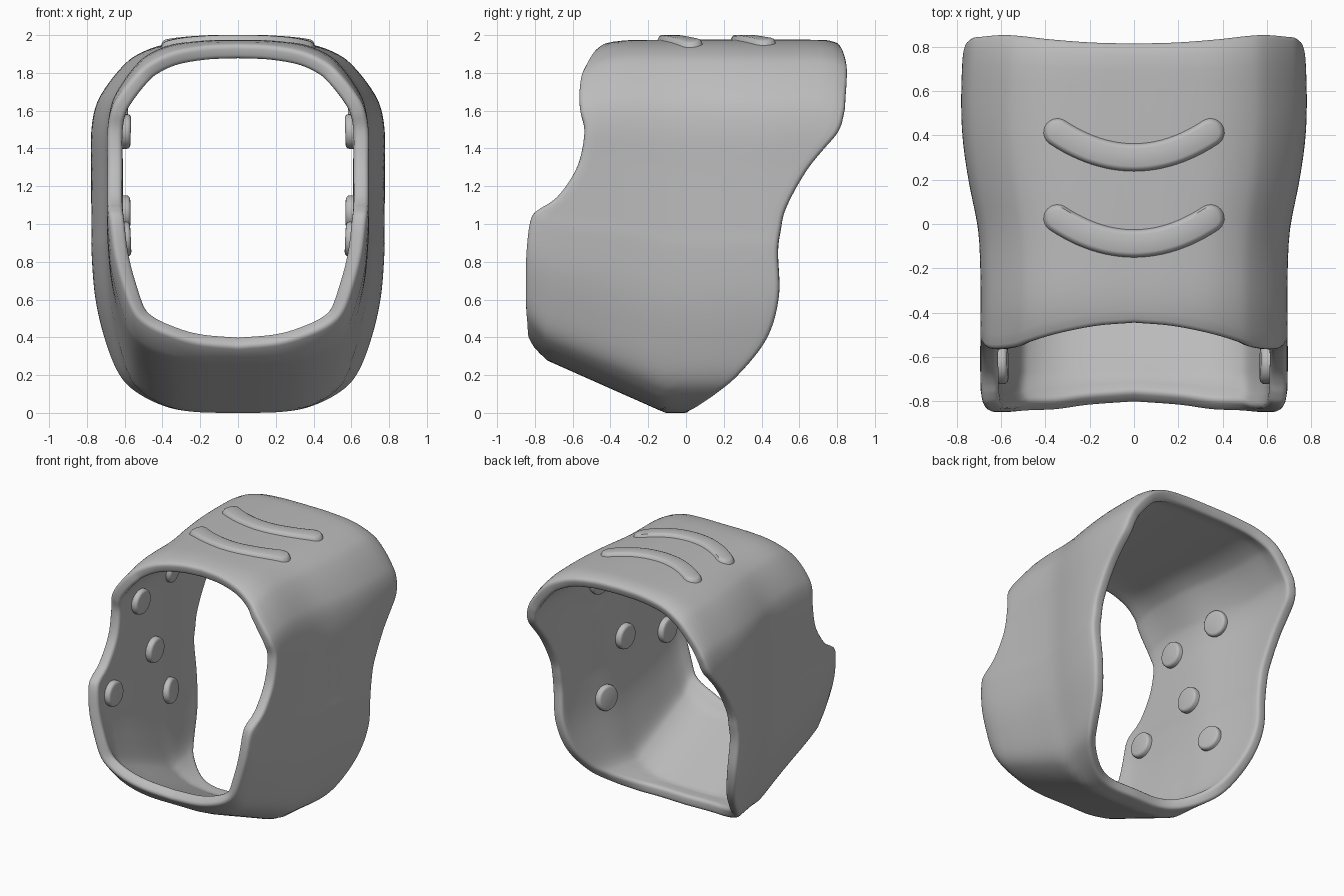
import bpy, bmesh, math
from mathutils import Matrix, Vector

cube = bpy.data.objects.get("Cube")
if cube:
    bpy.data.objects.remove(cube, do_unlink=True)

grey = bpy.data.materials.new("plain_grey")
grey.use_nodes = True
colour = (0.5, 0.5, 0.5, 1)
grey.diffuse_color = colour
grey.node_tree.nodes["Principled BSDF"].inputs["Base Color"].default_value = colour

# Half of the ring from bottom centre to top centre:
# width share, height share, front edge y, back edge y
RING = [
    (0, 0, -.81, .02), (.3, .002, -.825, .02), (.52, .015, -.845, .07),
    (.71, .05, -.85, .17), (.83, .1, -.855, .28), (.915, .2, -.855, .43),
    (.975, .31, -.85, .49), (1, .43, -.825, .485), (1, .49, -.765, .50),
    (1, .55, -.67, .53), (1, .65, -.572, .64), (1, .75, -.538, .795),
    (.97, .82, -.56, .84), (.905, .87, -.568, .85), (.79, .927, -.56, .858),
    (.68, .961, -.535, .855), (.5, .987, -.5, .84), (.25, .998, -.465, .825),
    (0, 1, -.45, .82)]
# Half width and top height along the depth
WIDTH = [(-.86, .67), (-.75, .69), (-.3, .69), (-.1, .695), (0, .705),
         (.2, .745), (.4, .772), (.6, .777), (.87, .765)]
TOP = [(-.86, 1.9), (-.58, 1.905), (-.45, 1.95), (-.35, 1.97),
       (-.2, 1.975), (.72, 1.975), (.78, 1.967), (.87, 1.93)]
THICK = .08


def smooth_value(table, key):
    """Smooth curve through (key, value) pairs."""
    key = min(max(key, table[0][0]), table[-1][0])
    last = len(table) - 1
    i = 0
    while i < last - 1 and key > table[i + 1][0]:
        i += 1

    def slope(j):
        a, b = table[max(j - 1, 0)], table[min(j + 1, last)]
        return (b[1] - a[1]) / (b[0] - a[0])
    (x0, v0), (x1, v1) = table[i], table[i + 1]
    d = x1 - x0
    t = (key - x0) / d
    h = t * t * (3 - 2 * t)
    return (v0 + (v1 - v0) * h + slope(i) * d * t * (1 - t) ** 2
            - slope(i + 1) * d * t * t * (1 - t))


def ring_row(u):
    return [smooth_value([(i, r[c]) for i, r in enumerate(RING)], u)
            for c in range(4)]


def bottom(y):
    return max(0, -.444 * (y + .11)) + max(0, -.74 - y) * .6


def shell_point(xn, zn, y):
    low = bottom(y)
    return Vector((xn * smooth_value(WIDTH, y), y,
                   low + zn * (smooth_value(TOP, y) - low)))


def wall_x(y, z):
    """Outer half width of the side wall at a depth and height."""
    low = bottom(y)
    zn = (z - low) / (smooth_value(TOP, y) - low)
    share = smooth_value([(r[1], r[0]) for r in RING], zn)
    return min(share, 1) * smooth_value(WIDTH, y)


def top_z(x, y):
    """Height of the roof at a place near its middle."""
    share = abs(x) / smooth_value(WIDTH, y)
    zn = smooth_value([(r[0], r[1]) for r in RING[:-6:-1]], share)
    return zn * smooth_value(TOP, y)


def finish(name, bm, angle=40):
    mesh = bpy.data.meshes.new(name)
    bm.to_mesh(mesh)
    bm.free()
    mesh.materials.append(grey)
    ob = bpy.data.objects.new(name, mesh)
    bpy.context.collection.objects.link(ob)
    bpy.ops.object.select_all(action='DESELECT')
    ob.select_set(True)
    bpy.context.view_layer.objects.active = ob
    bpy.ops.object.shade_smooth_by_angle(angle=math.radians(angle))
    return ob


# Sleeve: a closed ring, wavy at both open ends
STEPS, COLS = 6, 20
half = [ring_row(i / STEPS) for i in range((len(RING) - 1) * STEPS + 1)]
loop = half + [[-r[0]] + r[1:] for r in half[-2:0:-1]]
bm = bmesh.new()
grid = [[bm.verts.new(shell_point(xn, zn, f + (b - f) * c / COLS))
         for c in range(COLS + 1)] for xn, zn, f, b in loop]
for i, row in enumerate(grid):
    nxt = grid[(i + 1) % len(grid)]
    for c in range(COLS):
        bm.faces.new((row[c], row[c + 1], nxt[c + 1], nxt[c]))
bmesh.ops.recalc_face_normals(bm, faces=bm.faces)
highest = max(bm.faces, key=lambda f: f.calc_center_median().z)
if highest.normal.z < 0:
    bmesh.ops.reverse_faces(bm, faces=bm.faces)
sleeve = finish("sleeve", bm, 45)
wall = sleeve.modifiers.new("wall", 'SOLIDIFY')
wall.thickness = THICK
wall.offset = -1
rim = sleeve.modifiers.new("soft_rim", 'BEVEL')
rim.width = .024
rim.segments = 3
rim.limit_method = 'ANGLE'
rim.angle_limit = math.radians(50)


# Curved grip ridges on the roof
def ridge(name, y0):
    reach, n, caps = .345, 24, 6
    spine = [(-reach, math.pi - math.pi / 2 * (k + .5) / caps) for k in range(caps)]
    spine += [(-reach + 2 * reach * k / n, math.pi / 2) for k in range(n + 1)]
    spine += [(reach, math.pi / 2 * (1 - (k + .5) / caps)) for k in range(caps)]
    bm = bmesh.new()
    rings = []
    for r, lift in ((.07, -.02), (.06, .006), (.052, .02), (.04, .025)):
        pts = []
        for side in (-1, 1):
            for x, a in spine[::-side]:
                tangent = Vector((1, 1.9 * x)).normalized()
                normal = Vector((-tangent.y, tangent.x))
                p = (Vector((x, y0 + .95 * x * x)) + tangent * r * math.cos(a)
                     + normal * side * r * math.sin(a))
                pts.append(bm.verts.new((p.x, p.y, top_z(p.x, p.y) + lift)))
        rings.append(pts)
    count = len(rings[0])
    for a, b in zip(rings, rings[1:]):
        for i in range(count):
            j = (i + 1) % count
            bm.faces.new((a[i], a[j], b[j], b[i]))
    crown = rings[-1]
    for i in range(count // 2 - 1):
        bm.faces.new((crown[i], crown[i + 1], crown[-i - 2], crown[-i - 1]))
    bmesh.ops.recalc_face_normals(bm, faces=bm.faces)
    finish(name, bm)


ridge("rear_ridge", .3)
ridge("front_ridge", -.088)


# Round pads on the inside of both side walls
def pad(name, side, y, z):
    bm = bmesh.new()
    bmesh.ops.create_cone(bm, cap_ends=True, segments=32, radius1=.092,
                          radius2=.092, depth=.08)
    edge = [e for e in bm.edges if all(v.co.z > 0 for v in e.verts)]
    bmesh.ops.bevel(bm, geom=edge, offset=.02, segments=3, profile=.5,
                    affect='EDGES')
    slope = (wall_x(y + .05, z) - wall_x(y - .05, z)) / .1
    rise = (wall_x(y, z + .05) - wall_x(y, z - .05)) / .1
    inward = Vector((-side, slope, rise)).normalized()
    centre = Vector((side * (wall_x(y, z) - THICK - .002), y, z))
    turn = inward.to_track_quat('Z', 'Y').to_matrix().to_4x4()
    bm.transform(Matrix.Translation(centre) @ turn)
    finish(name, bm)


PADS = {"upper_front": (-.305, 1.49), "upper_rear": (.12, 1.56),
        "middle": (-.135, 1.06), "lower_front": (-.63, .92),
        "lower_rear": (.07, .67)}
for word, side in (("left", 1), ("right", -1)):
    for place, (y, z) in PADS.items():
        pad(f"{word}_{place}_pad", side, y, z)
